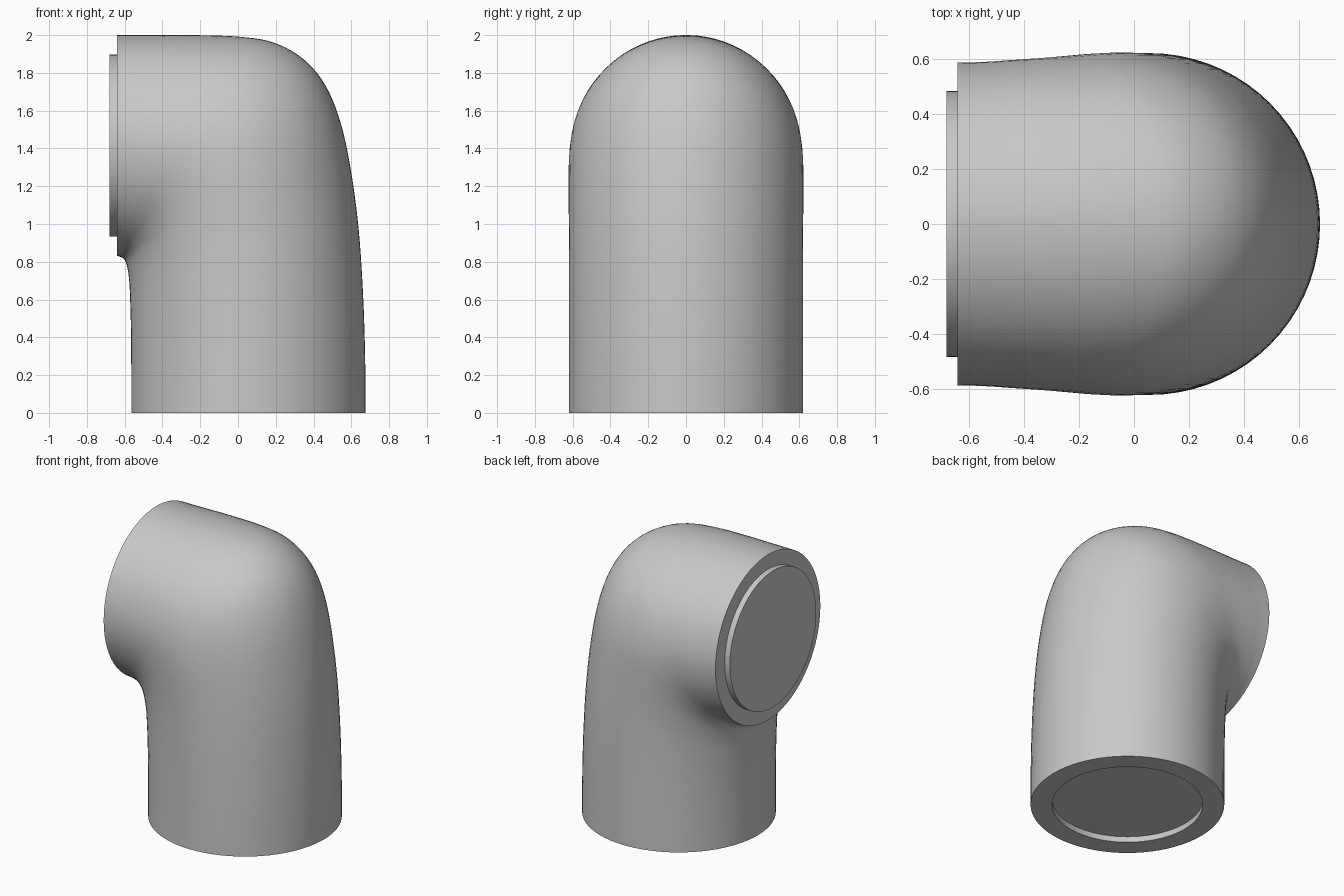
import bpy
import bmesh
import math
from mathutils import Vector

if "Cube" in bpy.data.objects:
    bpy.data.objects.remove(bpy.data.objects["Cube"])

SIDES = 72
STEPS = 5

grey = bpy.data.materials.new("light grey")
grey.use_nodes = True
colour = (0.58, 0.58, 0.58, 1.0)
grey.diffuse_color = colour
grey.node_tree.nodes["Principled BSDF"].inputs["Base Color"].default_value = colour


def catmull(p0, p1, p2, p3, t):
    return tuple(0.5 * (2 * b + (c - a) * t + (2 * a - 5 * b + 4 * c - d) * t * t
                        + (3 * b - a - 3 * c + d) * t ** 3)
                 for a, b, c, d in zip(p0, p1, p2, p3))


def loft(name, sections):
    """Skin elliptical sections (outer x, outer z, inner x, inner z, half width)."""
    bm = bmesh.new()
    rings = []
    for ox, oz, ix, iz, w in sections:
        mid = Vector(((ox + ix) / 2, 0, (oz + iz) / 2))
        half = Vector(((ox - ix) / 2, 0, (oz - iz) / 2))
        side = Vector((0, w, 0))
        rings.append([bm.verts.new(mid + half * math.cos(a) + side * math.sin(a))
                      for a in (math.tau * i / SIDES for i in range(SIDES))])
    for r, s in zip(rings, rings[1:]):
        for i in range(SIDES):
            j = (i + 1) % SIDES
            bm.faces.new((r[i], r[j], s[j], s[i]))
    bm.faces.new(rings[0])
    bm.faces.new(rings[-1])
    bmesh.ops.recalc_face_normals(bm, faces=bm.faces)
    mesh = bpy.data.meshes.new(name)
    bm.to_mesh(mesh)
    bm.free()
    mesh.materials.append(grey)
    obj = bpy.data.objects.new(name, mesh)
    bpy.context.collection.objects.link(obj)
    bpy.ops.object.select_all(action='DESELECT')
    obj.select_set(True)
    bpy.context.view_layer.objects.active = obj
    bpy.ops.object.shade_smooth_by_angle(angle=math.radians(40))
    return obj


# Elbow sections, fanning round the tight inner corner
keys = [
    (0.675, 0.00, -0.565, 0.00, 0.62),
    (0.673, 0.30, -0.565, 0.23, 0.62),
    (0.662, 0.63, -0.567, 0.45, 0.62),
    (0.639, 0.97, -0.571, 0.60, 0.62),
    (0.600, 1.27, -0.576, 0.70, 0.62),
    (0.545, 1.53, -0.585, 0.765, 0.622),
    (0.465, 1.73, -0.595, 0.80, 0.622),
    (0.350, 1.87, -0.607, 0.817, 0.619),
    (0.190, 1.96, -0.617, 0.824, 0.612),
    (0.000, 1.992, -0.625, 0.827, 0.604),
    (-0.25, 2.00, -0.632, 0.829, 0.595),
    (-0.45, 2.00, -0.636, 0.830, 0.588),
    (-0.64, 2.00, -0.640, 0.830, 0.585),
]
padded = [keys[0]] + keys + [keys[-1]]
smooth = [catmull(*padded[i:i + 4], s / STEPS)
          for i in range(len(keys) - 1) for s in range(STEPS)] + [keys[-1]]

# Shallow round recess in the bottom end
R = 0.482
recess = [(0.055 + R, z, 0.055 - R, z, R) for z in (0.04, 0.0)]
loft("elbow_body", recess + smooth)

# Raised round plate on the side end
loft("end_plate", [(x, 1.415 + R, x, 1.415 - R, R) for x in (-0.64, -0.68)])
